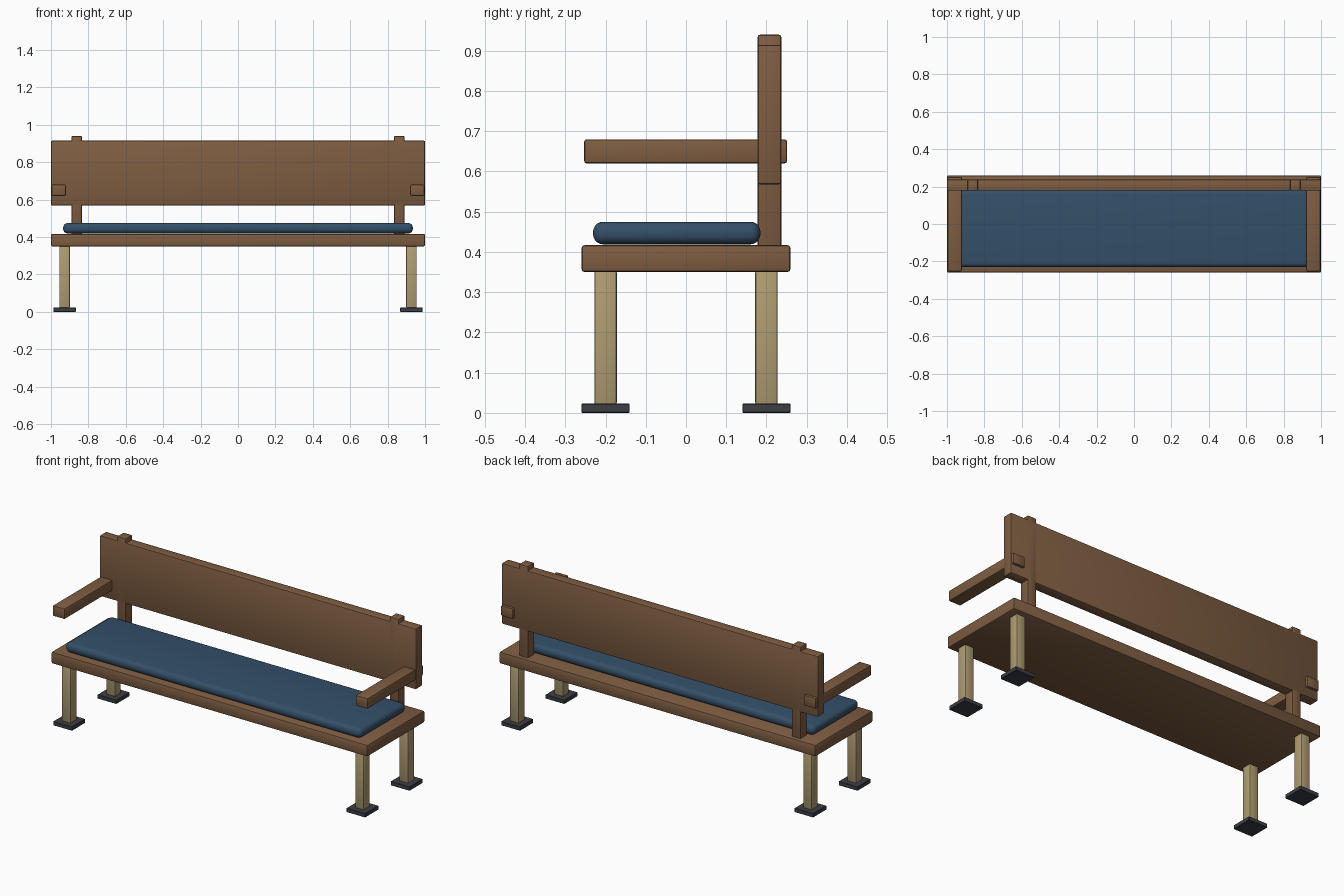
import bpy
from math import radians

cube = bpy.data.objects.get("Cube")
if cube:
    bpy.data.objects.remove(cube, do_unlink=True)


def material(name, rgb):
    m = bpy.data.materials.new(name)
    m.use_nodes = True
    m.diffuse_color = (*rgb, 1)
    m.node_tree.nodes["Principled BSDF"].inputs["Base Color"].default_value = (*rgb, 1)
    return m


wood = material("brown wood", (0.21, 0.11, 0.054))
pale = material("pale wood", (0.43, 0.34, 0.165))
fabric = material("blue fabric", (0.034, 0.08, 0.14))
rubber = material("dark rubber", (0.045, 0.049, 0.058))


def block(name, x, y, z, mat, bevel=0.006, segments=2):
    """Rounded box from (low, high) ranges along each axis."""
    ranges = (x, y, z)
    bpy.ops.mesh.primitive_cube_add(size=1, location=[(a + b) / 2 for a, b in ranges])
    ob = bpy.context.object
    ob.name = name
    ob.scale = [b - a for a, b in ranges]
    bpy.ops.object.transform_apply(location=False, rotation=False, scale=True)
    ob.data.materials.append(mat)
    mod = ob.modifiers.new("rounded edges", "BEVEL")
    mod.width = bevel
    mod.segments = segments
    bpy.ops.object.modifier_apply(modifier=mod.name)
    bpy.ops.object.shade_smooth_by_angle(angle=radians(35))
    return ob


def around(centre, half):
    return centre - half, centre + half


# Seat, cushion and backrest
block("seat", (-1, 1), (-0.26, 0.26), (0.35, 0.417), wood, 0.008)
block("cushion", (-0.935, 0.935), (-0.231, 0.185), (0.419, 0.475), fabric, 0.025, 5)
block("backrest", (-1, 1), (0.178, 0.237), (0.568, 0.915), wood)

for side, s in (("left", 1), ("right", -1)):
    # Back posts and armrests
    block(side + "_back_post", around(0.862 * s, 0.028), (0.178, 0.237), (0.4, 0.94), wood)
    block(side + "_armrest", around(0.958 * s, 0.038), (-0.253, 0.251), (0.62, 0.68), wood)
    # Legs with their foot pads
    for end, y in (("front", -0.2), ("back", 0.2)):
        block(f"{end}_{side}_leg", around(0.927 * s, 0.028), around(y, 0.028), (0.02, 0.355), pale)
        block(f"{end}_{side}_foot", around(0.927 * s, 0.06), around(y, 0.06), (0, 0.023), rubber, 0.002, 1)
